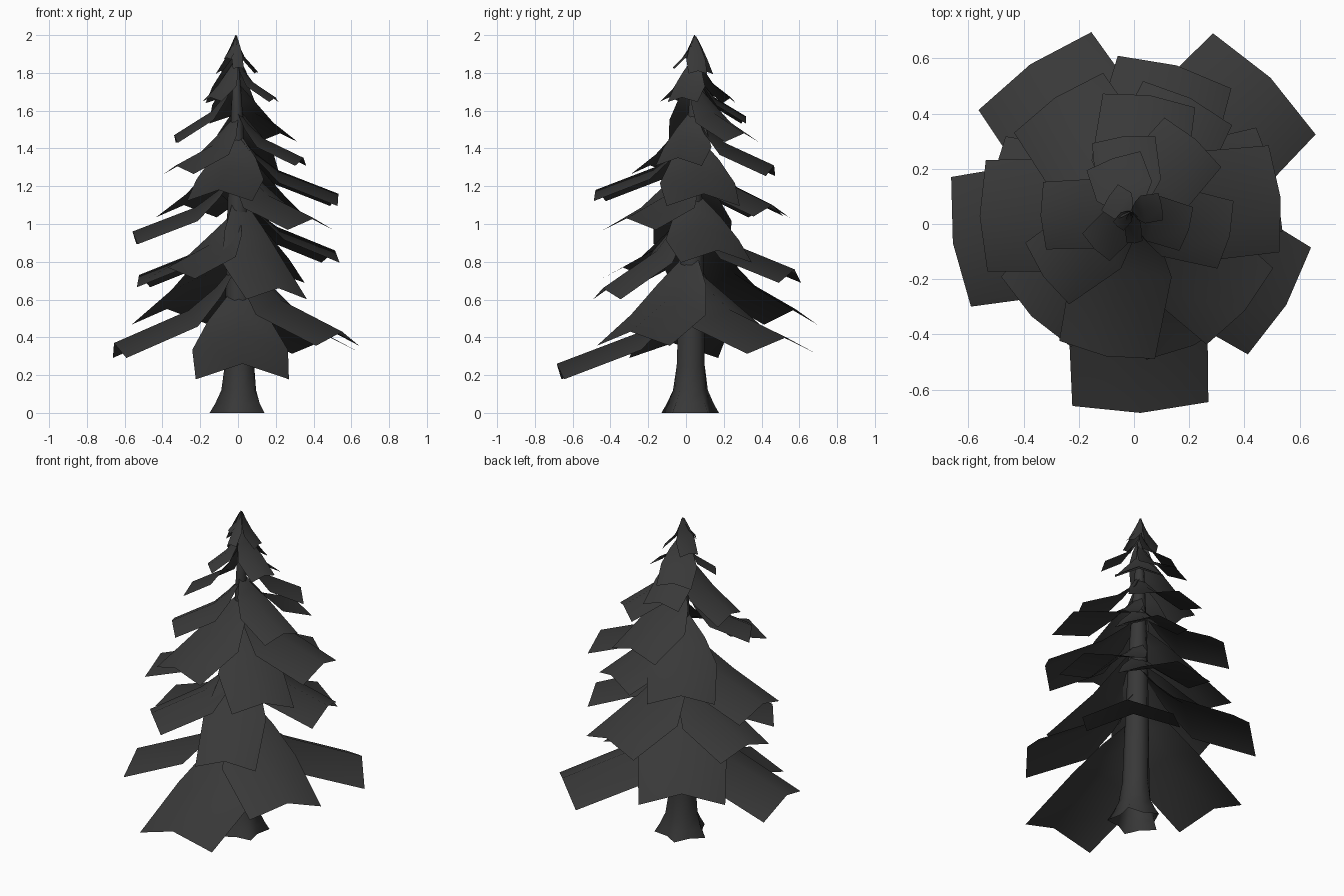
import bpy, bmesh, math
from mathutils import Vector

if "Cube" in bpy.data.objects:
    bpy.data.objects.remove(bpy.data.objects["Cube"])

mat = bpy.data.materials.new("dark_grey")
mat.diffuse_color = (0.04, 0.04, 0.04, 1)
mat.use_nodes = True
mat.node_tree.nodes["Principled BSDF"].inputs["Base Color"].default_value = mat.diffuse_color


def make_object(name, bm):
    me = bpy.data.meshes.new(name)
    bm.to_mesh(me)
    bm.free()
    ob = bpy.data.objects.new(name, me)
    bpy.context.collection.objects.link(ob)
    me.materials.append(mat)
    for p in me.polygons:
        p.use_smooth = True
    return ob


def axis(z):
    return Vector((0.01 - 0.01 * z, 0.022 + 0.012 * z, z))


# Trunk: tapered tube with a lobed root flare (height, radius, lobe depth)
SIDES = 10
bm = bmesh.new()
prev = None
for z, r, lobe in [(0, 0.135, 0.025), (0.05, 0.115, 0.015), (0.12, 0.092, 0.005),
                   (0.25, 0.078, 0), (0.6, 0.07, 0), (1.1, 0.055, 0),
                   (1.6, 0.03, 0), (1.97, 0.006, 0)]:
    ring = []
    for i in range(SIDES):
        a = math.tau * i / SIDES
        rr = r - lobe * math.cos(5 * a)
        ring.append(bm.verts.new(axis(z) + Vector((rr * math.cos(a), rr * math.sin(a), 0))))
    if prev:
        for i in range(SIDES):
            j = (i + 1) % SIDES
            bm.faces.new((prev[i], prev[j], ring[j], ring[i]))
    prev = ring
bm.faces.new(prev)
make_object("trunk", bm)


# Bough: drooping folded sheet, narrow at the trunk, with a raised centre ridge
def bough(name, az, r, z, slope=None):
    a = math.radians(az)
    tip = Vector((r * math.cos(a), r * math.sin(a), z))
    rise = 1.45 * slope * r if slope else 0.145 + 0.3 * r
    rise = min(rise, 2.0 - z)
    root = axis(z + rise)
    out = Vector((tip.x - root.x, tip.y - root.y, 0))
    side = Vector((-out.y, out.x, 0)).normalized()
    wide = r * (1.15 if z > 1.6 else 1.0)
    bm = bmesh.new()
    prev = None
    # distance out, height share, half width share, fold drop share
    for t, h, w, d in [(0.02, 1.0, 0.06, 0.02), (0.18, 0.70, 0.24, 0.07),
                       (0.40, 0.41, 0.37, 0.13), (1.0, 0.0, 0.36, 0.12)]:
        c = Vector((root.x, root.y, z + rise * h)) + out * t
        back = out * (0.045 * t)
        drop = Vector((0, 0, d * r))
        row = [bm.verts.new(c - side * w * wide - drop - back), bm.verts.new(c),
               bm.verts.new(c + side * w * wide - drop - back)]
        if prev:
            for k in range(2):
                bm.faces.new((prev[k], row[k], row[k + 1], prev[k + 1]))
        prev = row
    make_object(name, bm)


# Boughs from bottom to top: compass angle, reach, tip height, optional slope
BOUGHS = [
    (-88, 0.685, 0.26, 0.4), (47, 0.725, 0.40, 0.34), (123, 0.69, 0.55, 0.46),
    (186, 0.66, 0.37, 0.44), (-28, 0.625, 0.43, 0.46),
    (-64, 0.49, 0.66, 0.68), (75, 0.595, 0.76), (166, 0.54, 0.73), (222, 0.50, 0.77), (18, 0.54, 0.86),
    (177, 0.56, 0.96), (-38, 0.51, 1.03), (122, 0.54, 1.10), (66, 0.50, 1.10), (10, 0.54, 1.16),
    (258, 0.49, 1.18), (210, 0.38, 1.31), (83, 0.47, 1.31), (-7, 0.35, 1.35),
    (175, 0.34, 1.47, 0.62), (54, 0.38, 1.48), (97, 0.32, 1.57),
    (108, 0.25, 1.67), (-6, 0.20, 1.67), (212, 0.17, 1.67),
    (32, 0.12, 1.81), (133, 0.135, 1.81), (272, 0.07, 1.83), (190, 0.06, 1.88),
]
for i, b in enumerate(BOUGHS):
    bough("bough_%02d" % (i + 1), *b)
